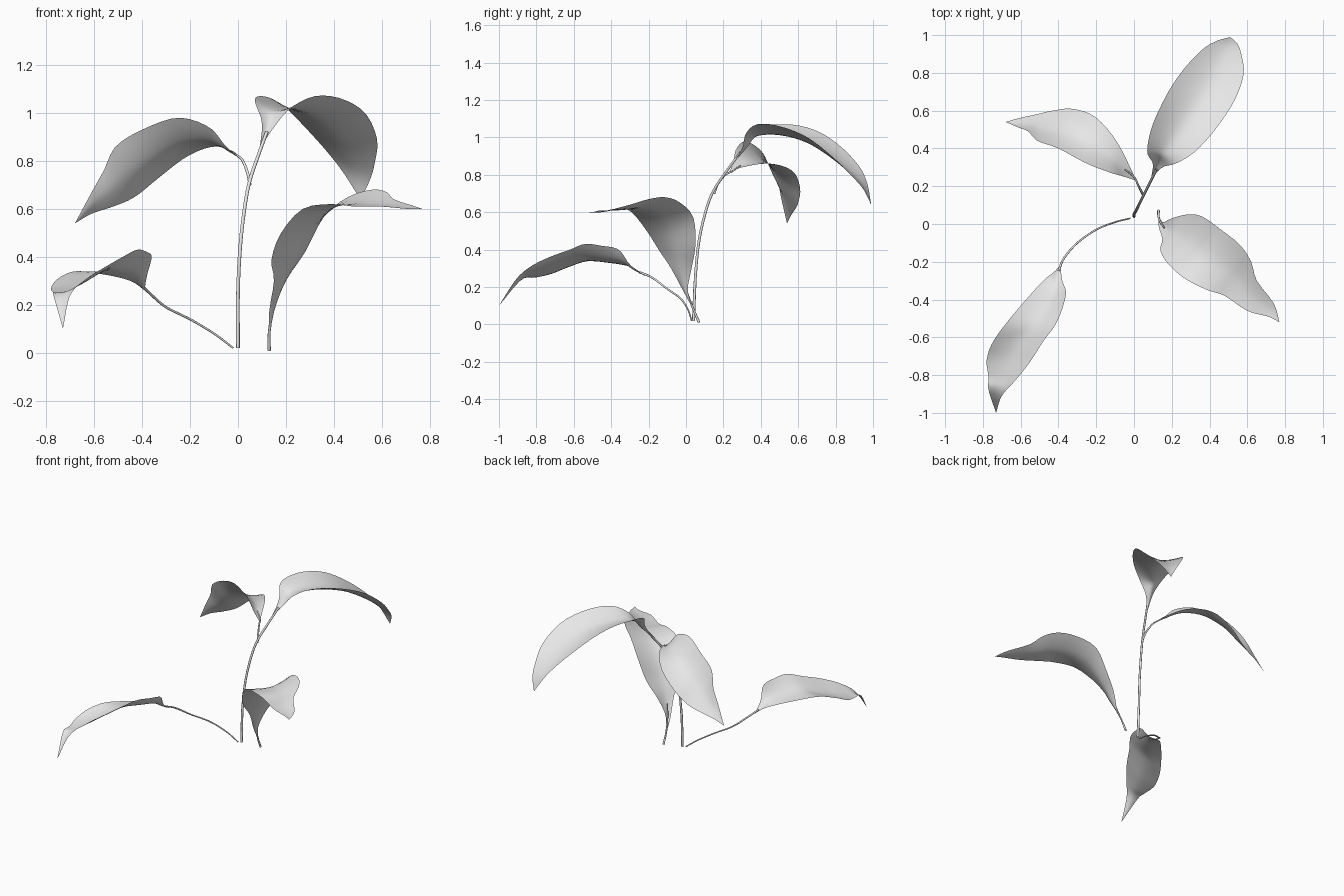
import bpy
import bmesh
from mathutils import Vector

ROWS = 30      # steps along a leaf
COLUMNS = 10   # steps across a leaf

default_cube = bpy.data.objects.get("Cube")
if default_cube:
    bpy.data.objects.remove(default_cube, do_unlink=True)

# One pale grey material for the whole plant
plant_grey = bpy.data.materials.new("plant_grey")
plant_grey.use_nodes = True
colour = (0.8, 0.8, 0.8, 1)
plant_grey.diffuse_color = colour
plant_grey.node_tree.nodes["Principled BSDF"].inputs["Base Color"].default_value = colour


def spline_point(points, t):
    """Point at fraction t of a smooth curve running through all the points."""
    last = len(points) - 1
    position = t * last
    i = min(int(position), last - 1)
    f = position - i
    start, end = points[i], points[i + 1]
    before = points[i - 1] if i > 0 else start * 2 - end
    after = points[i + 2] if i + 2 <= last else end * 2 - start
    slope_in, slope_out = (end - before) / 2, (after - start) / 2
    rise = f * f * (3 - 2 * f)
    return (start * (1 - rise) + end * rise
            + slope_in * (f * (1 - f) ** 2) - slope_out * (f * f * (1 - f)))


def link_mesh(name, bm):
    mesh = bpy.data.meshes.new(name)
    bm.to_mesh(mesh)
    bm.free()
    mesh.materials.append(plant_grey)
    for polygon in mesh.polygons:
        polygon.use_smooth = True
    bpy.context.collection.objects.link(bpy.data.objects.new(name, mesh))


def make_leaf(name, base, left, right, tip, base_fold, tip_fold):
    """Single sheet between two edge curves, creased down along its midrib."""
    left_edge = [Vector(p) for p in (base, *left, tip)]
    right_edge = [Vector(p) for p in (base, *right, tip)]
    pairs = [(spline_point(left_edge, i / ROWS), spline_point(right_edge, i / ROWS))
             for i in range(ROWS + 1)]
    middles = [(a + b) / 2 for a, b in pairs]
    bm = bmesh.new()
    grid = []
    for i, (a, b) in enumerate(pairs):
        along = middles[min(i + 1, ROWS)] - middles[max(i - 1, 0)]
        across = b - a
        up = across.cross(along).normalized()
        t = i / ROWS
        depth = across.length * (base_fold * (1 - t) + tip_fold * t)
        row = []
        for j in range(COLUMNS + 1):
            v = j / COLUMNS
            dip = 1 - abs(2 * v - 1) ** 1.6
            row.append(bm.verts.new(a.lerp(b, v) - up * depth * dip))
        grid.append(row)
    for lower, upper in zip(grid, grid[1:]):
        for j in range(COLUMNS):
            bm.faces.new((lower[j], lower[j + 1], upper[j + 1], upper[j]))
    bmesh.ops.remove_doubles(bm, verts=bm.verts, dist=0.0002)
    link_mesh(name, bm)


def make_stem(name, path, start_radius, end_radius, sides=8, steps=24):
    """Tapered round stalk along a smooth path."""
    points = [Vector(p) for p in path]
    bm = bmesh.new()
    rings = []
    for i in range(steps + 1):
        t = i / steps
        centre = spline_point(points, t)
        along = spline_point(points, min(t + 0.02, 1)) - spline_point(points, max(t - 0.02, 0))
        turn = along.to_track_quat("Z", "Y")
        radius = start_radius + (end_radius - start_radius) * t
        ring = bmesh.ops.create_circle(bm, segments=sides, radius=radius)["verts"]
        for vert in ring:
            vert.co = centre + turn @ vert.co
        rings.append(ring)
    for lower, upper in zip(rings, rings[1:]):
        for j in range(sides):
            k = (j + 1) % sides
            bm.faces.new((lower[j], lower[k], upper[k], upper[j]))
    link_mesh(name, bm)


# Tall main stem and its two leaves
make_stem("main_stem",
          [(0, .04, .02), (0, .05, .25), (.01, .07, .45), (.03, .11, .62),
           (.05, .15, .72), (.08, .21, .81), (.12, .29, .92)], .008, .007)
make_leaf("tall_back_leaf", (.09, .24, .85),
          [(.1, .32, .96), (.07, .38, 1.05), (.09, .5, 1.07), (.14, .62, 1.06),
           (.2, .73, 1.02), (.28, .84, .94), (.37, .93, .84), (.44, .97, .75)],
          [(.15, .3, .94), (.22, .32, 1.02), (.32, .38, 1.07), (.43, .5, 1.06),
           (.53, .65, 1), (.58, .79, .89), (.57, .89, .79), (.55, .95, .72)],
          (.51, .99, .64), .3, .04)

make_stem("side_stem",
          [(.05, .15, .7), (.04, .17, .75), (.02, .21, .8), (0, .25, .82), (-.05, .29, .85)],
          .007, .004)
make_leaf("right_back_leaf", (.01, .23, .81),
          [(-.05, .25, .86), (-.12, .27, .94), (-.25, .32, .98), (-.4, .4, .93),
           (-.51, .44, .86), (-.56, .49, .76), (-.61, .51, .67)],
          [(-.02, .3, .84), (-.1, .45, .86), (-.21, .57, .82), (-.33, .61, .73),
           (-.43, .6, .65), (-.52, .58, .61), (-.61, .56, .58)],
          (-.68, .54, .54), .16, .06)

# Separate upright leaf that bends over to the left
make_stem("left_stem", [(.13, .07, .01), (.13, .04, .08), (.14, .01, .16), (.16, -.02, .26)],
          .007, .004)
make_leaf("left_front_leaf", (.13, .06, .04),
          [(.15, .01, .17), (.2, .03, .3), (.28, .05, .42), (.36, .04, .57), (.46, -.03, .65),
           (.56, -.11, .68), (.62, -.2, .67), (.65, -.3, .64), (.74, -.42, .61)],
          [(.13, -.01, .17), (.15, -.08, .3), (.14, -.14, .39), (.18, -.21, .5),
           (.27, -.29, .6), (.39, -.35, .62), (.48, -.38, .61), (.6, -.46, .61),
           (.71, -.49, .6)],
          (.77, -.52, .6), .14, .06)

# Low trailing leaf on a long thin stalk
make_stem("trailing_stem",
          [(-.02, .03, .02), (-.1, .01, .08), (-.2, -.03, .14), (-.3, -.1, .19),
           (-.37, -.18, .25), (-.4, -.25, .28)], .004, .006)
make_leaf("right_front_leaf", (-.39, -.22, .26),
          [(-.38, -.3, .32), (-.36, -.36, .4), (-.38, -.45, .42), (-.42, -.54, .43),
           (-.48, -.62, .4), (-.55, -.73, .36), (-.63, -.83, .31), (-.7, -.91, .24)],
          [(-.43, -.26, .29), (-.48, -.3, .31), (-.58, -.41, .33), (-.68, -.53, .34),
           (-.75, -.63, .31), (-.78, -.72, .27), (-.77, -.81, .25), (-.77, -.88, .24)],
          (-.73, -1, .1), .18, .1)
